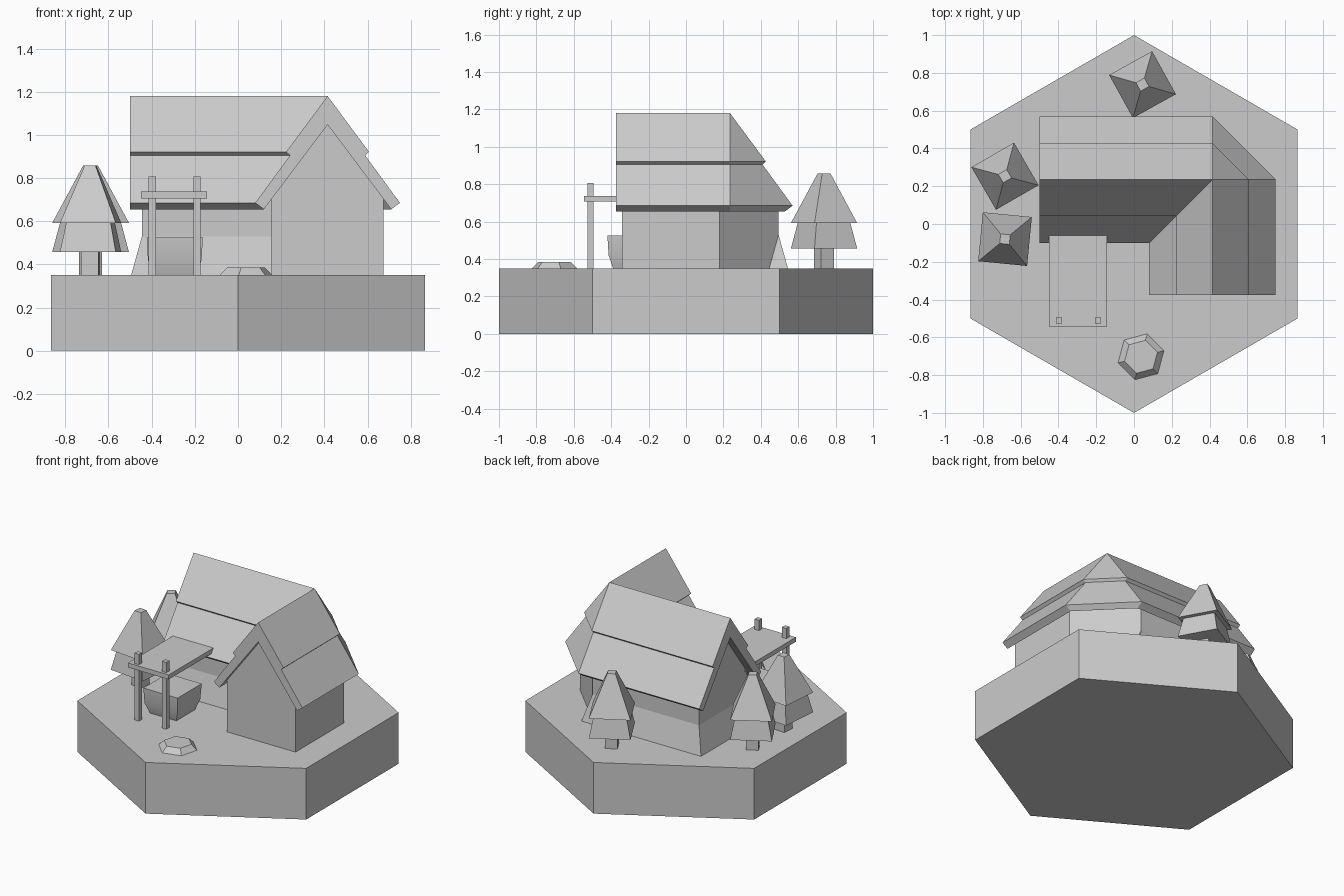
import bpy, bmesh, math
from mathutils import Vector

if "Cube" in bpy.data.objects:
    bpy.data.objects.remove(bpy.data.objects["Cube"])

GROUND = 0.35
CX, CY = 0.415, 0.235          # corner where the two ridges meet


def finish(bm, name):
    bmesh.ops.recalc_face_normals(bm, faces=bm.faces)
    me = bpy.data.meshes.new(name)
    bm.to_mesh(me)
    bm.free()
    ob = bpy.data.objects.new(name, me)
    bpy.context.collection.objects.link(ob)
    return ob


def loft(name, rings):
    """Closed solid through stacked rings of points."""
    bm = bmesh.new()
    vs = [[bm.verts.new(p) for p in r] for r in rings]
    n = len(vs[0])
    for a, b in zip(vs, vs[1:]):
        for i in range(n):
            j = (i + 1) % n
            bm.faces.new((a[i], a[j], b[j], b[i]))
    bm.faces.new(vs[0][::-1])
    bm.faces.new(vs[-1])
    return finish(bm, name)


def rect(x0, x1, y0, y1, z):
    return [(x0, y0, z), (x1, y0, z), (x1, y1, z), (x0, y1, z)]


def box(name, x0, x1, y0, y1, z0, z1):
    return loft(name, [rect(x0, x1, y0, y1, z0), rect(x0, x1, y0, y1, z1)])


def ngon(x, y, r, z, n, deg):
    return [(x + r * math.cos(math.radians(deg) + math.tau * i / n),
             y + r * math.sin(math.radians(deg) + math.tau * i / n), z) for i in range(n)]


def l_sweep(name, profile, west, south, cut=0.0):
    """Sweep a half gable profile (offset, height) along the L, mirrored about
    the ridge: mitred on the inside corner, chamfered on the outside corner."""
    bm = bmesh.new()
    cache = {}

    def v(x, y, z):
        key = (round(x, 4), round(y, 4), round(z, 4))
        if key not in cache:
            cache[key] = bm.verts.new(key)
        return cache[key]

    def face(vs):
        vs = list(dict.fromkeys(vs))
        if len(vs) > 2:
            bm.faces.new(vs)

    def outer(d, z):
        c = cut if d else 0
        return [v(west, CY + d, z), v(CX - c, CY + d, z),
                v(CX + d, CY - c, z), v(CX + d, south, z)]

    def inner(d, z):
        return [v(west, CY - d, z), v(CX - d, CY - d, z), v(CX - d, south, z)]

    halves = [[f(d, z) for d, z in profile] for f in (outer, inner)]
    for half in halves:
        for a, b in zip(half, half[1:]):
            for i in range(len(a) - 1):
                face((a[i], a[i + 1], b[i + 1], b[i]))
    for end in (0, -1):
        face([p[end] for p in halves[0]] + [p[end] for p in halves[1]][::-1])
    return finish(bm, name)


# hexagonal ground block
loft("ground_block", [ngon(0, 0, 1, z, 6, 90) for z in (0, GROUND)])

# house walls and flared stone footing
l_sweep("house_walls", [(0, 1.065), (0.26, 0.711), (0.26, GROUND), (0, GROUND)],
        -0.445, -0.342, cut=0.055)
loft("flared_footing", [rect(-0.495, 0.41, -0.075, 0.545, GROUND),
                        rect(-0.445, 0.36, -0.025, 0.495, 0.53)])

# two-tier roof
l_sweep("roof", [(0, 1.18), (0.192, 0.921), (0.174, 0.905), (0.335, 0.685),
                 (0.295, 0.655), (0, 1.047)], -0.5, -0.375)

# porch canopy on two posts
box("canopy", -0.45, -0.143, -0.545, 0.0, 0.706, 0.737)
for i, x in enumerate((-0.397, -0.19)):
    box(f"canopy_post_{i}", x - 0.0165, x + 0.0165, -0.527, -0.494, GROUND, 0.807)

# tapered stone tub under the canopy
tx, ty = -0.293, -0.29
tub = loft("tub", [rect(tx - h, tx + h, ty - h, ty + h, z)
                   for h, z in ((0.1, GROUND), (0.124, 0.42), (0.13, 0.525))])
for o in bpy.context.selected_objects:
    o.select_set(False)
tub.select_set(True)
bpy.context.view_layer.objects.active = tub
bpy.ops.object.shade_smooth_by_angle(angle=math.radians(30))

# four-sided pine trees
for i, (x, y, a) in enumerate(((0.045, 0.738, 74), (-0.683, 0.253, 75), (-0.683, -0.08, 39.5))):
    for part, r0, z0, r1, z1 in (("trunk", 0.056, GROUND, 0.056, 0.48),
                                 ("lower_boughs", 0.184, 0.457, 0.14, 0.615),
                                 ("upper_boughs", 0.184, 0.592, 0.036, 0.857)):
        loft(f"tree_{i}_{part}", [ngon(x, y, r0, z0, 4, a), ngon(x, y, r1, z1, 4, a)])

# flat boulder
loft("boulder", [ngon(0.037, -0.703, 0.126, GROUND, 6, 15),
                 ngon(0.037, -0.703, 0.09, 0.385, 6, 15)])
